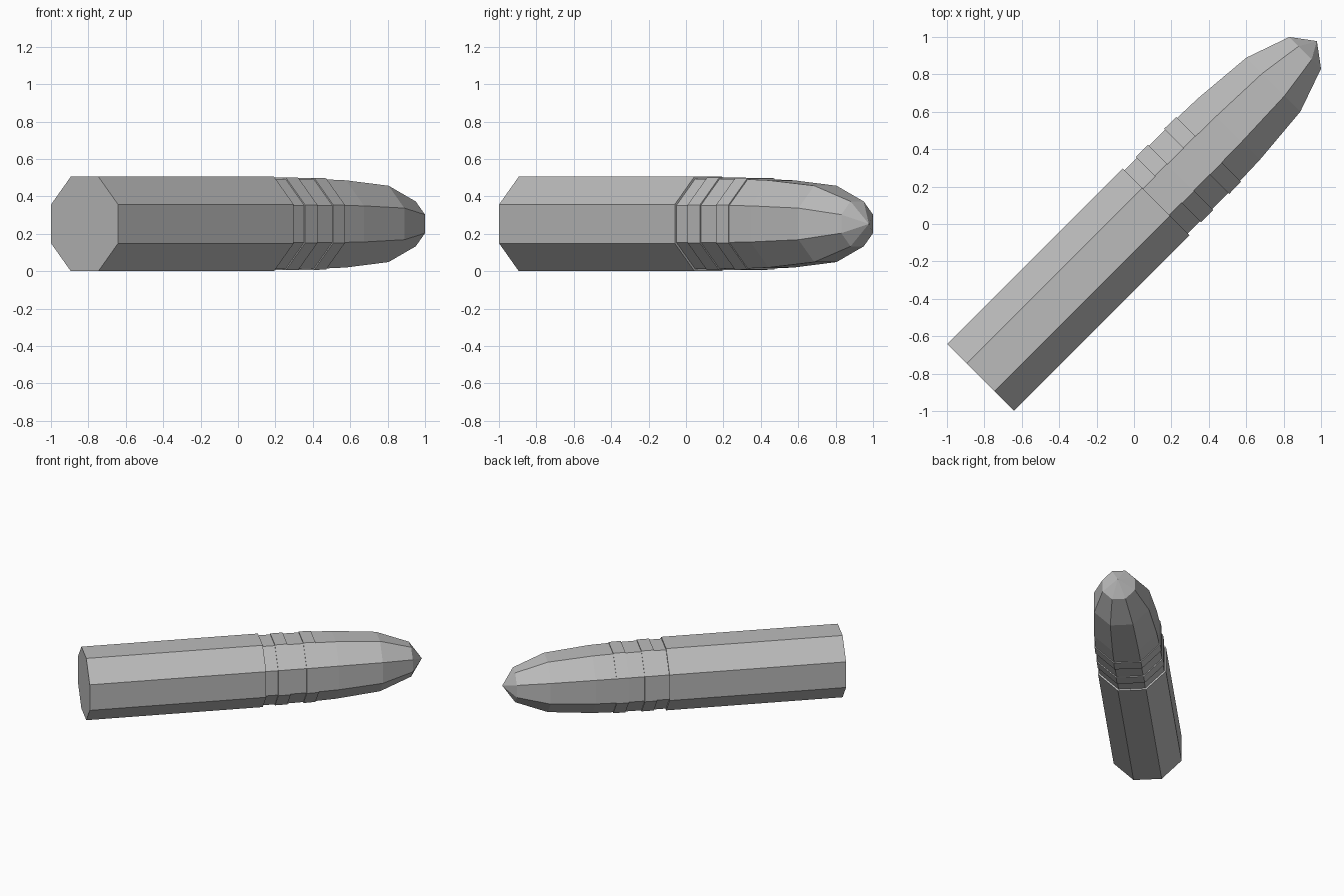
import bpy, bmesh, math
from mathutils import Matrix

if "Cube" in bpy.data.objects:
    bpy.data.objects.remove(bpy.data.objects["Cube"])

SIDES = 8
CENTRE_Z = 0.2525

grey = bpy.data.materials.new("plain grey")
grey.diffuse_color = (0.5, 0.5, 0.5, 1)
grey.use_nodes = True
grey.node_tree.nodes["Principled BSDF"].inputs["Base Color"].default_value = grey.diffuse_color

# Lay the turning axis (local z) along the x = y diagonal
LAY = (Matrix.Translation((0, 0, CENTRE_Z)) @ Matrix.Rotation(math.radians(45), 4, 'Z')
       @ Matrix.Rotation(math.radians(90), 4, 'Y'))


def turned(name, profile):
    """Octagonal lathe from (position, flat radius) pairs; radius 0 makes a point."""
    bm = bmesh.new()
    rings = []
    for s, flat in profile:
        r = flat / math.cos(math.pi / SIDES)
        count = SIDES if flat > 0 else 1
        rings.append([bm.verts.new((r * math.cos((i + 0.5) * math.tau / SIDES),
                                    r * math.sin((i + 0.5) * math.tau / SIDES), s))
                      for i in range(count)])
    for a, b in zip(rings, rings[1:]):
        for i in range(SIDES):
            j = (i + 1) % SIDES
            if len(b) == 1:
                bm.faces.new((a[i], a[j], b[0]))
            else:
                bm.faces.new((a[i], a[j], b[j], b[i]))
    for ring in (rings[0], rings[-1]):
        if len(ring) > 1:
            bm.faces.new(ring)
    bm.transform(LAY)
    bmesh.ops.recalc_face_normals(bm, faces=bm.faces)
    mesh = bpy.data.meshes.new(name)
    bm.to_mesh(mesh)
    bm.free()
    mesh.materials.append(grey)
    obj = bpy.data.objects.new(name, mesh)
    bpy.context.collection.objects.link(obj)
    return obj


# Straight casing
turned("casing", [(-1.16, 0.2525), (0.168, 0.2525)])

# Pointed projectile with two raised bands near the casing mouth
turned("projectile", [
    (0.15, 0.240), (0.26, 0.240),
    (0.26, 0.247), (0.353, 0.247),
    (0.353, 0.240), (0.474, 0.239),
    (0.474, 0.246), (0.565, 0.244),
    (0.565, 0.238), (0.72, 0.233),
    (1.054, 0.204), (1.294, 0.120), (1.383, 0),
])
